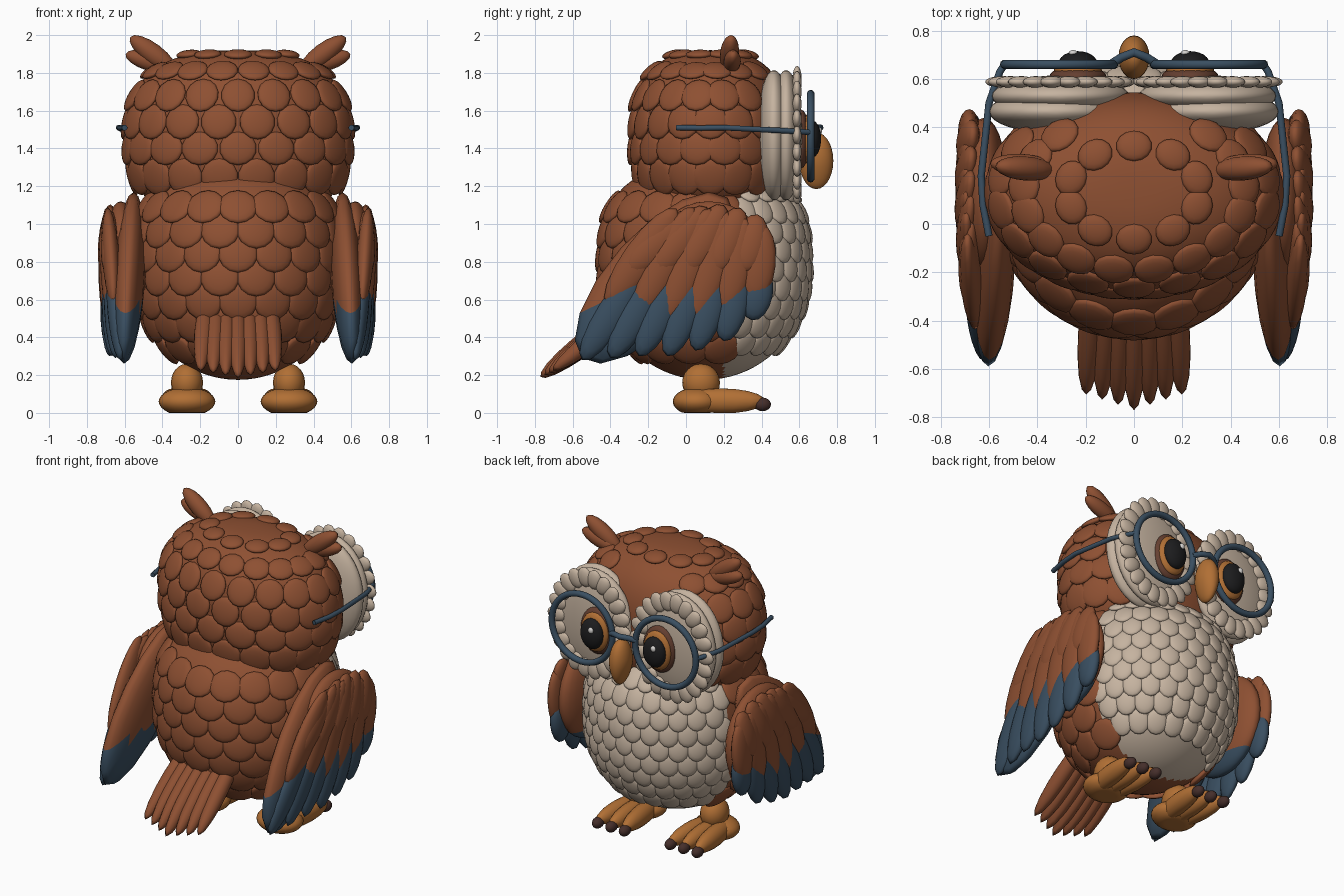
import bpy, bmesh, math
from mathutils import Vector, Matrix

if "Cube" in bpy.data.objects:
    bpy.data.objects.remove(bpy.data.objects["Cube"])

COLOURS = {
    "brown": (0.27, 0.08, 0.032), "cream": (0.56, 0.45, 0.35),
    "blue": (0.042, 0.078, 0.12), "orange": (0.44, 0.16, 0.035),
    "dark_brown": (0.13, 0.05, 0.03), "claw": (0.06, 0.028, 0.024),
    "black": (0.012, 0.012, 0.013), "glint": (0.7, 0.68, 0.66),
}
NAMES = list(COLOURS)
MATS = []
for key, rgb in COLOURS.items():
    m = bpy.data.materials.new(key)
    m.use_nodes = True
    m.diffuse_color = (*rgb, 1)
    m.node_tree.nodes["Principled BSDF"].inputs["Base Color"].default_value = (*rgb, 1)
    MATS.append(m)


def finish(bm, name):
    """Turn a bmesh into a smooth object holding only the colours it uses."""
    used = sorted({f.material_index for f in bm.faces})
    for f in bm.faces:
        f.smooth = True
        f.material_index = used.index(f.material_index)
    mesh = bpy.data.meshes.new(name)
    bm.to_mesh(mesh)
    bm.free()
    for i in used:
        mesh.materials.append(MATS[i])
    ob = bpy.data.objects.new(name, mesh)
    bpy.context.collection.objects.link(ob)
    return ob


def blob(bm, centre, radii, colour, axes=None, seg=16):
    """Ellipsoid, optionally turned to the given x, y, z axes."""
    rot = Matrix(axes).transposed().to_4x4() if axes else Matrix()
    mat = Matrix.Translation(centre) @ rot @ Matrix.Diagonal((*radii, 1))
    verts = bmesh.ops.create_uvsphere(bm, u_segments=seg, v_segments=seg // 2 + 2,
                                      radius=1, matrix=mat)["verts"]
    for f in {f for v in verts for f in v.link_faces}:
        f.material_index = NAMES.index(colour)
    return verts


def feather(bm, p0, p1, width, thick, normal, colour):
    """Long ellipsoid running from p0 to p1, flat across the normal."""
    p0, p1, n = Vector(p0), Vector(p1), Vector(normal)
    y = (p1 - p0).normalized()
    x = y.cross(n).normalized()
    return blob(bm, (p0 + p1) / 2, (width, (p1 - p0).length / 2, thick), colour,
                (x, y, x.cross(y)))


class Shell:
    """Rounded solid with its own fullness above and below its middle."""
    def __init__(self, centre, radii, top, bottom):
        self.c, self.r, self.n = Vector(centre), radii, (bottom, top)

    def at(self, a, e):
        p = 2 / self.n[e > 0]
        f = max(math.cos(e), 0) ** p
        z = math.copysign(abs(math.sin(e)) ** p, e)
        return self.c + Vector((self.r[0] * f * math.cos(a), self.r[1] * f * math.sin(a),
                                self.r[2] * z))

    def elevation(self, z):
        t = (z - self.c.z) / self.r[2]
        return math.copysign(math.asin(abs(t) ** (self.n[t > 0] / 2)), t)

    def build(self, bm, rule):
        for v in blob(bm, (0, 0, 0), (1, 1, 1), "brown", seg=72):
            v.co = self.at(math.atan2(v.co.y, v.co.x), math.asin(max(-1, min(1, v.co.z))))
        for f in bm.faces:
            f.material_index = NAMES.index(rule(f.calc_center_median()))

    def scales(self, bm, z, count, shift, size, rule, keep):
        """One row of flat overlapping feathers lying on the surface."""
        e = self.elevation(z)
        for i in range(count):
            a = math.tau * (i + shift) / count - math.pi / 2
            p = self.at(a, e)
            if not keep(p):
                continue
            across = (self.at(a + .01, e) - p).normalized()
            up = (self.at(a, e + .01) - p).normalized()
            n = (across.cross(up) + up * 0.12).normalized()
            blob(bm, p + n * 0.003, (size[0], size[1], size[2]), rule(p),
                 (across, n.cross(across), n), 14)


# Body with a cream belly and rows of feathers
def body_rule(p):
    return "cream" if p.y > 0.2 + 0.1 * (p.z - 0.2) else "brown"


def on_back(p):
    return body_rule(p) == "brown"


def on_belly(p):
    return not on_back(p)


body = Shell((0, 0.1, 0.74), (0.55, 0.55, 0.565), 3, 2)
bm = bmesh.new()
body.build(bm, body_rule)
finish(bm, "body")
bm = bmesh.new()
for i in range(7):
    body.scales(bm, 1.09 - 0.125 * i, 18 - (i > 5) * 4, i % 2 / 2, (0.105, 0.1, 0.026), body_rule, on_back)
finish(bm, "back_feathers")
bm = bmesh.new()
for i in range(9):
    body.scales(bm, 1.17 - 0.1 * i, 30 - max(0, i - 6) * 3, i % 2 / 2, (0.066, 0.08, 0.022), body_rule, on_belly)
finish(bm, "belly_feathers")

# Head
head = Shell((0, 0.13, 1.46), (0.59, 0.415, 0.46), 2.6, 2.6)
bm = bmesh.new()
head.build(bm, lambda p: "brown")
finish(bm, "head")
bm = bmesh.new()
for i, (z, count, w, h) in enumerate([(1.895, 10, .075, .065), (1.81, 17, .085, .075),
                                      (1.68, 18, .09, .095), (1.54, 18, .095, .095),
                                      (1.4, 18, .1, .09), (1.25, 18, .1, .1)]):
    head.scales(bm, z, count, i % 2 / 2, (w, h, 0.024), lambda p: "brown",
                lambda p: p.y < 0.42)
finish(bm, "head_feathers")

# Beak
bm = bmesh.new()
for v in blob(bm, (0, 0.69, 1.335), (0.065, 0.09, 0.15), "orange", seg=24):
    low = max(0, 1.34 - v.co.z)
    v.co.x *= 1 - 2 * low
finish(bm, "beak")


def tube(name, points, radius):
    """Round blue wire through the points."""
    cu = bpy.data.curves.new(name, "CURVE")
    cu.dimensions = "3D"
    cu.bevel_depth = radius
    cu.bevel_resolution = 3
    cu.use_fill_caps = True
    sp = cu.splines.new("POLY")
    sp.points.add(len(points) - 1)
    for q, co in zip(sp.points, points):
        q.co = (*co, 1)
    cu.materials.append(MATS[NAMES.index("blue")])
    bpy.context.collection.objects.link(bpy.data.objects.new(name, cu))


def wing_x(y):
    return 0.685 - 0.15 * (y - 0.1) ** 2


for s, side in ((1, "left"), (-1, "right")):
    # Facial disc with a petal rim
    bm = bmesh.new()
    blob(bm, (0.325 * s, 0.465, 1.47), (0.275, 0.09, 0.345), "cream", seg=32)
    blob(bm, (0.305 * s, 0.53, 1.47), (0.285, 0.085, 0.345), "cream", seg=32)
    finish(bm, side + "_face_disc")
    bm = bmesh.new()
    for i in range(22):
        a = math.tau * i / 22
        d = Vector((math.cos(a), 0, math.sin(a)))
        blob(bm, (0.305 * s + 0.245 * d.x, 0.588, 1.47 + 0.305 * d.z), (0.05, 0.065, 0.024),
             "cream", (d.cross(Vector((0, 1, 0))), d, Vector((0, -1, 0)).cross(d).cross(d)), 14)
    finish(bm, side + "_disc_rim")

    # Eye
    bm = bmesh.new()
    for y, r, z, depth, colour in ((0.61, 0.118, 0.155, 0.045, "dark_brown"),
                                   (0.635, 0.1, 0.13, 0.038, "orange"),
                                   (0.665, 0.08, 0.1, 0.05, "black")):
        blob(bm, (0.232 * s, y, 1.45), (r, depth, z), colour, seg=24)
    blob(bm, (0.232 * s - 0.02, 0.708, 1.492), (0.018, 0.012, 0.02), "glint", seg=12)
    finish(bm, side + "_eye")

    # Glasses
    bpy.ops.mesh.primitive_torus_add(location=(0.31 * s, 0.66, 1.465), rotation=(math.pi / 2, 0, 0),
                                     major_radius=0.225, minor_radius=0.02,
                                     major_segments=48, minor_segments=10)
    ring = bpy.context.object
    ring.name = side + "_lens_ring"
    ring.data.materials.append(MATS[NAMES.index("blue")])
    bpy.ops.object.shade_smooth()
    tube(side + "_temple", [(0.535 * s, 0.66, 1.485), (0.555 * s, 0.63, 1.487), (0.6 * s, 0.5, 1.495),
                            (0.632 * s, 0.2, 1.51), (0.625 * s, 0.08, 1.508), (0.6 * s, -0.05, 1.51)], 0.015)

    # Ear tuft
    bm = bmesh.new()
    feather(bm, (0.33 * s, 0.22, 1.81), (0.57 * s, 0.24, 1.99), 0.055, 0.05, (0, 1, 0), "brown")
    feather(bm, (0.34 * s, 0.24, 1.82), (0.595 * s, 0.25, 1.9), 0.05, 0.045, (0, 1, 0), "brown")
    finish(bm, side + "_ear_tuft")

    # Wing core, blue towards the tip
    bm = bmesh.new()
    feather(bm, (0.55 * s, 0.22, 1.14), (0.605 * s, -0.55, 0.29), 0.24, 0.085, (1, 0, 0), "brown")
    blob(bm, (0.62 * s, 0.12, 0.79), (0.1, 0.32, 0.33), "brown", seg=28)
    for f in bm.faces:
        if f.calc_center_median().z < 0.58:
            f.material_index = NAMES.index("blue")
    finish(bm, side + "_wing")

    # Wing feathers in three layers: base, tip, size, lift
    bm = bmesh.new()
    tips = (0.49, 0.38, 0.33, 0.3, 0.3, 0.29, 0.28)
    for i, z in enumerate(tips):
        t = i / 6
        b, e = 0.4 - 0.62 * t, 0.35 - 0.9 * t
        feather(bm, (wing_x(b) * s, b, 0.78), (wing_x(e) * s, e, z), 0.085, 0.045, (1, 0, 0), "blue")
    for i in range(6):
        t = i / 5
        b, e = 0.4 - 0.45 * t, 0.36 - 0.78 * t
        feather(bm, ((wing_x(b) + 0.008) * s, b, 1.0 + 0.09 * math.sin(t * 2)),
                ((wing_x(e) + 0.012) * s, e, 0.58 - 0.1 * math.sin(t * 3)), 0.095, 0.045, (1, 0, 0), "brown")
    for i in range(5):
        t = i / 4
        b, e = 0.38 - 0.36 * t, 0.3 - 0.62 * t
        feather(bm, ((wing_x(b) - 0.01) * s, b, 1.05 + 0.05 * math.sin(t * 3)),
                ((wing_x(e) + 0.03) * s, e, 0.74), 0.09, 0.045, (1, 0, 0), "brown")
    finish(bm, side + "_wing_feathers")

    # Leg, toes and claws, flat underneath
    bm = bmesh.new()
    blob(bm, (0.27 * s, 0.08, 0.16), (0.085, 0.1, 0.1), "orange", seg=20)
    blob(bm, (0.27 * s, 0.06, 0.06), (0.15, 0.13, 0.075), "orange", seg=24)
    for x in (-0.1, 0, 0.1):
        feather(bm, ((0.27 + x * 0.5) * s, -0.04, 0.065), ((0.27 + x) * s, 0.42, 0.062),
                0.058, 0.066, (0, 0, 1), "orange")
        blob(bm, ((0.27 + x) * s, 0.405, 0.045), (0.034, 0.045, 0.036), "claw")
    for v in bm.verts:
        v.co.z = max(0, v.co.z)
    finish(bm, side + "_foot")

# Bridge of the glasses
tube("glasses_bridge", [(-0.09, 0.665, 1.49), (-0.05, 0.69, 1.505), (0, 0.71, 1.51),
                        (0.05, 0.69, 1.505), (0.09, 0.665, 1.49)], 0.018)

# Tail fan
bm = bmesh.new()
for i in range(-3, 4):
    drop = 0.012 * abs(i)
    feather(bm, (0.055 * i, -0.2, 0.62), (0.066 * i, -0.77 + drop * 1.8, 0.19 + drop),
            0.05, 0.062 - drop * 0.3, (0, -0.6, 0.8), "brown")
finish(bm, "tail")
